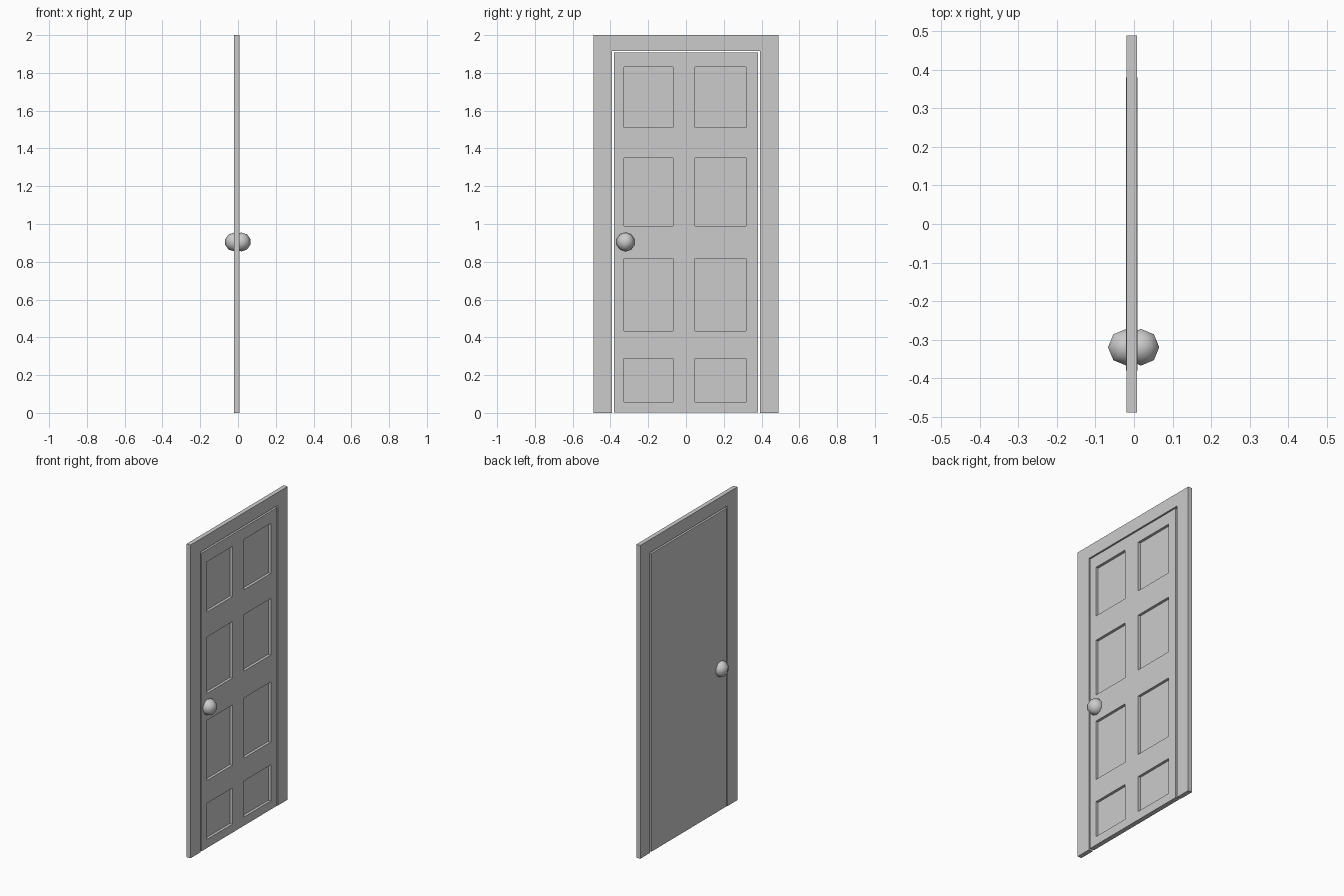
import bpy, bmesh
from mathutils import Matrix, Vector

if "Cube" in bpy.data.objects:
    bpy.data.objects.remove(bpy.data.objects["Cube"])

X0, X1 = -0.021, 0.009          # back and front faces of the door


def add_box(bm, lo, hi):
    lo, hi = Vector(lo), Vector(hi)
    m = Matrix.Translation((lo + hi) / 2) @ Matrix.Diagonal((*(hi - lo), 1))
    bmesh.ops.create_cube(bm, size=1, matrix=m)


def to_object(name, bm):
    bmesh.ops.recalc_face_normals(bm, faces=bm.faces)
    mesh = bpy.data.meshes.new(name)
    bm.to_mesh(mesh)
    bm.free()
    obj = bpy.data.objects.new(name, mesh)
    bpy.context.collection.objects.link(obj)
    return obj


# door frame: one U-shaped profile pushed through the thickness
profile = [(-.49, 0), (-.49, 2), (.49, 2), (.49, 0),
           (.391, 0), (.391, 1.917), (-.391, 1.917), (-.391, 0)]
bm = bmesh.new()
face = bm.faces.new([bm.verts.new((X0 + .001, y, z)) for y, z in profile])
ext = bmesh.ops.extrude_face_region(bm, geom=[face], use_keep_orig=True)
bmesh.ops.translate(bm, vec=(X1 - X0 - .002, 0, 0),
                    verts=[g for g in ext["geom"] if isinstance(g, bmesh.types.BMVert)])
to_object("door_frame", bm)

# door leaf
bm = bmesh.new()
add_box(bm, (X0, -.38, .003), (X1, .38, 1.907))
door = to_object("door_leaf", bm)

# eight recessed panels cut into the front face
bm = bmesh.new()
for y0, y1 in [(-.327, -.069), (.048, .318)]:
    for z0, z1 in [(.058, .288), (.434, .818), (.99, 1.35), (1.51, 1.83)]:
        add_box(bm, (X1 - .017, y0, z0), (X1 + .05, y1, z1))
cutter = to_object("panel_cutter", bm)
cutter.hide_render = True
cutter.hide_set(True)
cut = door.modifiers.new("panels", 'BOOLEAN')
cut.operation = 'DIFFERENCE'
cut.solver = 'EXACT'
cut.object = cutter

# low-poly knobs on both sides
for name, x in [("front_knob", .018), ("back_knob", -.02)]:
    bpy.ops.mesh.primitive_uv_sphere_add(segments=8, ring_count=5, radius=.05,
                                         location=(x, -.32, .905))
    bpy.context.object.name = name
    bpy.ops.object.shade_smooth()
